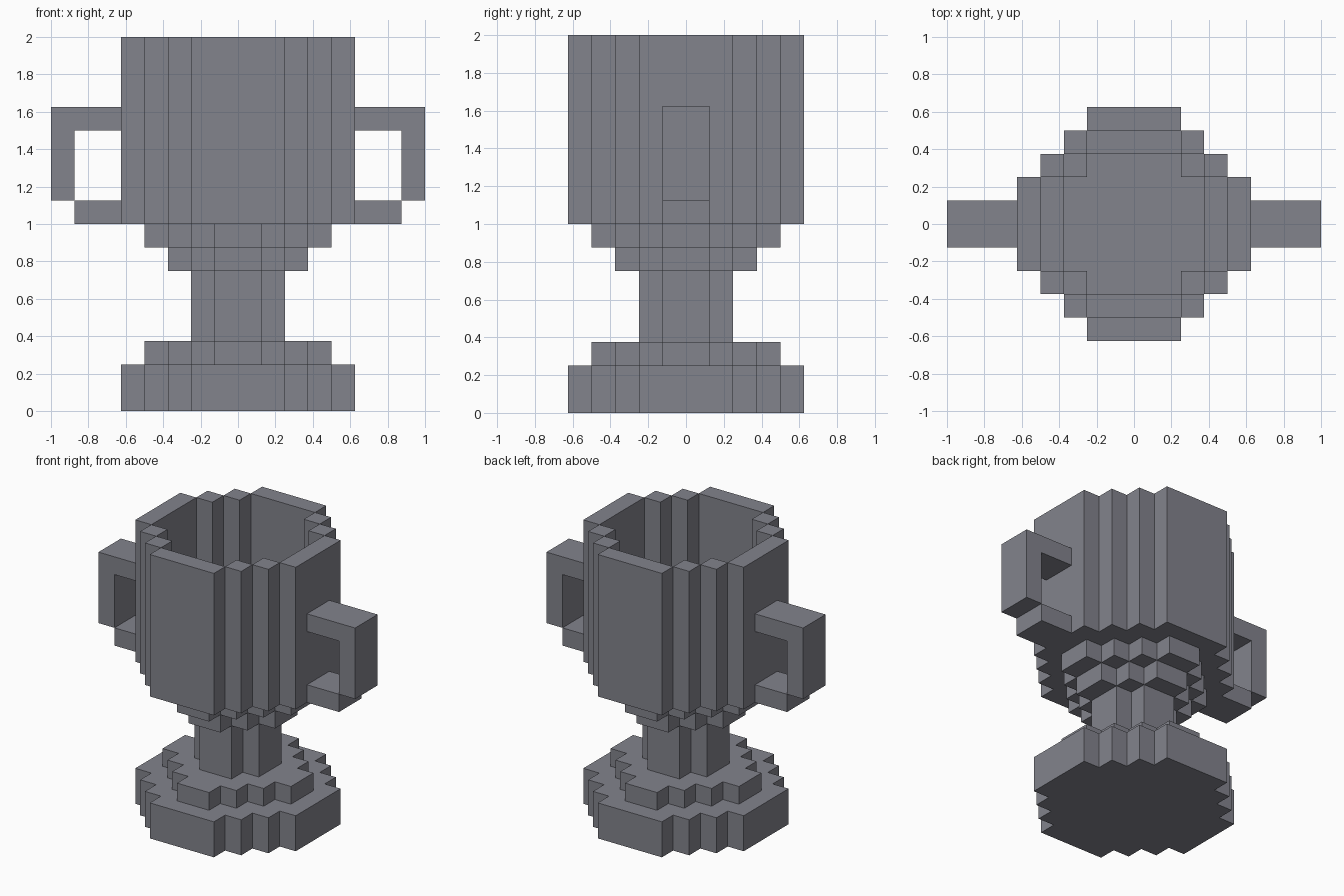
import bpy, bmesh
from mathutils import Vector

if "Cube" in bpy.data.objects:
    bpy.data.objects.remove(bpy.data.objects["Cube"])

U = 0.125  # size of one block

grey = bpy.data.materials.new("cool_grey")
grey.diffuse_color = (0.225, 0.229, 0.265, 1.0)
grey.use_nodes = True
grey.node_tree.nodes["Principled BSDF"].inputs["Base Color"].default_value = grey.diffuse_color


def disc(rows, z0, z1):
    """Stepped disc: rows gives the half width in x for each row away from y = 0."""
    cells = set()
    for i, w in enumerate(rows):
        for y in (i, -i - 1):
            for x in range(-w, w):
                cells.update((x, y, z) for z in range(z0, z1))
    return cells


def box(x0, x1, y0, y1, z0, z1):
    return {(x, y, z) for x in range(x0, x1) for y in range(y0, y1) for z in range(z0, z1)}


# Stepped outlines
WIDE = (5, 5, 4, 3, 2)
WIDE_INNER = (4, 4, 3, 2)
MIDDLE = (4, 3, 2, 1)
SMALL = (3, 2, 1)
STEM = (2, 1)
FLOOR_HOLE = (3, 3, 2)

parts = {}
# Foot in two steps
parts["foot"] = disc(WIDE, 0, 2) | disc(MIDDLE, 2, 3)
# Stem
parts["stem"] = disc(STEM, 3, 6)
# Stepped underside of the bowl
parts["bowl_underside"] = disc(SMALL, 6, 7) | disc(MIDDLE, 7, 8)
# Hollow bowl with a sunken floor
parts["bowl"] = disc(WIDE, 8, 16) - disc(WIDE_INNER, 9, 16) - disc(FLOOR_HOLE, 8, 9)
# Handles: top bar, outer post, lower bar; left one mirrored
right = box(5, 8, -1, 1, 12, 13) | box(7, 8, -1, 1, 9, 12) | box(5, 7, -1, 1, 8, 9)
parts["right_handle"] = right
parts["left_handle"] = {(-x - 1, y, z) for x, y, z in right}

solid = set().union(*parts.values())


def build(name, cells):
    """Make a mesh of only the exposed block faces."""
    bm = bmesh.new()
    for c in sorted(cells):
        for axis in range(3):
            for side in (0, 1):
                n = list(c)
                n[axis] += 2 * side - 1
                if tuple(n) in solid:
                    continue
                a, b = (axis + 1) % 3, (axis + 2) % 3
                corners = []
                for da, db in ((0, 0), (1, 0), (1, 1), (0, 1)):
                    p = Vector(c)
                    p[axis] += side
                    p[a] += da
                    p[b] += db
                    corners.append(bm.verts.new(p * U))
                bm.faces.new(corners if side else corners[::-1])
    bmesh.ops.remove_doubles(bm, verts=bm.verts, dist=1e-4)
    mesh = bpy.data.meshes.new(name)
    bm.to_mesh(mesh)
    bm.free()
    mesh.materials.append(grey)
    obj = bpy.data.objects.new(name, mesh)
    bpy.context.collection.objects.link(obj)


for part_name, part_cells in parts.items():
    build(part_name, part_cells)
